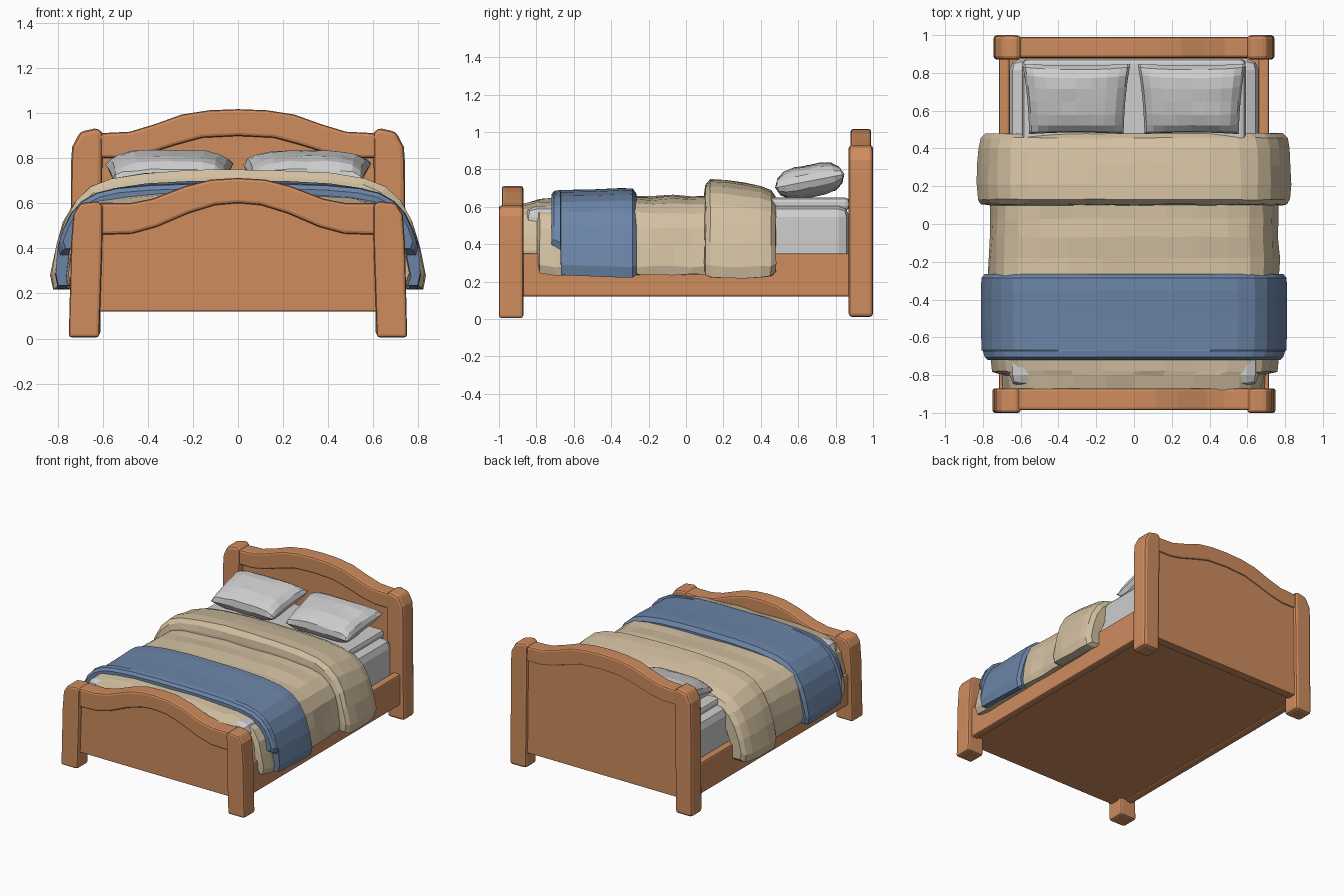
import bpy, bmesh, math, random
from mathutils import Matrix, Vector

if "Cube" in bpy.data.objects:
    bpy.data.objects.remove(bpy.data.objects["Cube"])

random.seed(4)


def material(name, rgb):
    m = bpy.data.materials.new(name)
    m.diffuse_color = (*rgb, 1)
    m.use_nodes = True
    m.node_tree.nodes["Principled BSDF"].inputs["Base Color"].default_value = m.diffuse_color
    return m


WOOD = material("warm wood", (0.62, 0.262, 0.112))
BEIGE = material("beige blanket", (0.65, 0.53, 0.36))
BLUE = material("blue throw", (0.15, 0.235, 0.39))
WHITE = material("white linen", (0.62, 0.62, 0.62))


def finish(name, bm, mat, bevel=0, segments=2):
    bmesh.ops.recalc_face_normals(bm, faces=bm.faces)
    mesh = bpy.data.meshes.new(name)
    bm.to_mesh(mesh)
    bm.free()
    mesh.materials.append(mat)
    ob = bpy.data.objects.new(name, mesh)
    bpy.context.collection.objects.link(ob)
    if bevel:
        b = ob.modifiers.new("rounded edges", 'BEVEL')
        b.width, b.segments = bevel, segments
        b.limit_method, b.angle_limit = 'ANGLE', math.radians(40)
    return ob


def prism(name, pts, y0, y1, mat, bevel=0.012):
    """Extrude an x-z outline along y."""
    bm = bmesh.new()
    a = [bm.verts.new((x, y0, z)) for x, z in pts]
    b = [bm.verts.new((x, y1, z)) for x, z in pts]
    bm.faces.new(a)
    bm.faces.new(b[::-1])
    n = len(pts)
    for i in range(n):
        bm.faces.new((a[i], b[i], b[(i + 1) % n], a[(i + 1) % n]))
    return finish(name, bm, mat, bevel)


def box(name, x0, x1, y0, y1, z0, z1, mat, bevel=0.01, segments=2):
    bm = bmesh.new()
    bmesh.ops.create_cube(bm, size=1)
    for v in bm.verts:
        v.co = ((x0 + x1) / 2 + v.co.x * (x1 - x0), (y0 + y1) / 2 + v.co.y * (y1 - y0),
                (z0 + z1) / 2 + v.co.z * (z1 - z0))
    return finish(name, bm, mat, bevel, segments)


def mirrored(half):
    """Left-to-right curve from a half curve that starts at x = 0."""
    return [(-x, z) for x, z in half[:0:-1]] + half


def board(name, top, low, rail_y, panel_y):
    """Arched rail over a recessed panel."""
    t, l = mirrored(top), mirrored(low)
    prism(name + "_rail", t + l[::-1], *rail_y, WOOD, 0.014)
    panel = [(x, z - 0.04) for x, z in t]
    prism(name + "_panel", panel + [(0.62, 0.12), (-0.62, 0.12)], *panel_y, WOOD, 0.006)


# Headboard and footboard
board("headboard",
      [(0, 1.017), (0.13, 1.012), (0.25, 0.993), (0.37, 0.95), (0.48, 0.917), (0.62, 0.91)],
      [(0, 0.898), (0.16, 0.89), (0.27, 0.86), (0.40, 0.82), (0.50, 0.80), (0.62, 0.80)],
      (0.88, 0.99), (0.915, 0.98))
board("footboard",
      [(0, 0.712), (0.12, 0.705), (0.23, 0.677), (0.38, 0.62), (0.48, 0.60), (0.62, 0.60)],
      [(0, 0.60), (0.10, 0.592), (0.22, 0.555), (0.36, 0.495), (0.47, 0.465), (0.62, 0.46)],
      (-0.985, -0.87), (-0.97, -0.89))

# Corner posts and side rails
for s, side in ((-1, "left"), (1, "right")):
    head = [(0.61, 0.01), (0.745, 0.01), (0.74, 0.78), (0.735, 0.85), (0.70, 0.917),
            (0.62, 0.935), (0.60, 0.91)]
    foot = [(0.615, 0.005), (0.75, 0.005), (0.74, 0.42), (0.73, 0.55), (0.70, 0.60),
            (0.62, 0.61), (0.60, 0.59), (0.602, 0.40)]
    prism(side + "_head_post", [(s * x, z) for x, z in head], 0.87, 1.0, WOOD, 0.02)
    prism(side + "_foot_post", [(s * x, z) for x, z in foot], -1.0, -0.87, WOOD, 0.02)
    xs = sorted((s * 0.66, s * 0.715))
    box(side + "_side_rail", *xs, -0.89, 0.89, 0.12, 0.35, WOOD)

# Base board, mattress and fitted sheet top
box("base_board", -0.67, 0.67, -0.9, 0.92, 0.13, 0.20, WOOD, 0)
box("mattress", -0.66, 0.66, -0.86, 0.875, 0.19, 0.605, WHITE, 0.06)
box("sheet_top", -0.59, 0.59, 0.2, 0.875, 0.58, 0.65, WHITE, 0.025)

# Draped bedding: (fraction of half width, fraction of drop) sections lofted along y
SOFT = [(0, 1), (0.25, 0.998), (0.5, 0.975), (0.68, 0.93), (0.79, 0.86), (0.87, 0.74),
        (0.93, 0.57), (0.97, 0.36), (1, 0.12), (0.985, 0)]
BOXY = [(0, 1), (0.22, 1), (0.45, 0.99), (0.65, 0.96), (0.80, 0.91), (0.89, 0.79),
        (0.95, 0.6), (0.98, 0.35), (1, 0.1), (0.985, 0)]


def drape(name, section, stations, thick, mat, wrinkle=0.0, bevel=0.0):
    bm = bmesh.new()
    rings = []
    for y, w, top, low in stations:
        ring = []
        for t in (0, thick):
            curve = mirrored([(u * (w - t), low + v * (top - t - low)) for u, v in section])
            for x, z in (curve if t == 0 else curve[::-1]):
                r = wrinkle if t == 0 else 0
                ring.append(bm.verts.new((x + random.uniform(-r, r),
                                          y + random.uniform(-r, r),
                                          z + random.uniform(-r, r))))
        rings.append(ring)
    n = len(rings[0])
    for a, b in zip(rings, rings[1:]):
        for i in range(n):
            j = (i + 1) % n
            bm.faces.new((a[i], a[j], b[j], b[i]))
    for ring in (rings[0], rings[-1]):
        for i in range(n // 2 - 1):
            bm.faces.new((ring[i], ring[i + 1], ring[n - 2 - i], ring[n - 1 - i]))
    return finish(name, bm, mat, bevel)


drape("blanket", BOXY,
      [(-0.88, 0.69, 0.61, 0.34), (-0.80, 0.70, 0.632, 0.34), (-0.78, 0.755, 0.638, 0.25),
       (-0.70, 0.765, 0.645, 0.235), (-0.5, 0.77, 0.65, 0.235), (-0.28, 0.77, 0.658, 0.235),
       (-0.18, 0.77, 0.653, 0.24), (-0.07, 0.765, 0.66, 0.238), (0.03, 0.765, 0.652, 0.238),
       (0.13, 0.765, 0.655, 0.24), (0.3, 0.765, 0.655, 0.24), (0.45, 0.76, 0.65, 0.25)],
      0.04, BEIGE, 0.005)
drape("folded_blanket_edge", SOFT,
      [(0.10, 0.785, 0.675, 0.26), (0.105, 0.81, 0.715, 0.235), (0.13, 0.828, 0.747, 0.222),
       (0.21, 0.832, 0.745, 0.218), (0.31, 0.83, 0.728, 0.218), (0.40, 0.825, 0.712, 0.222),
       (0.455, 0.812, 0.69, 0.228), (0.48, 0.785, 0.655, 0.25)],
      0.07, BEIGE, 0.003)
drape("blue_throw", SOFT,
      [(-0.72, 0.775, 0.665, 0.40), (-0.705, 0.79, 0.685, 0.39), (-0.672, 0.80, 0.69, 0.37),
       (-0.668, 0.808, 0.69, 0.235), (-0.5, 0.81, 0.693, 0.228), (-0.35, 0.81, 0.70, 0.222),
       (-0.285, 0.808, 0.698, 0.222), (-0.265, 0.79, 0.67, 0.235)],
      0.04, BLUE)


# Pillows: two bulging grids joined at a seam, leaning on the headboard
def pillow(name, cx):
    bm = bmesh.new()
    nx, ny = 10, 8
    tilt = Matrix.Rotation(math.radians(11), 3, 'X')
    for side in (1, -1):
        grid = []
        for j in range(ny + 1):
            v = math.sin((j / ny - 0.5) * math.pi)
            row = []
            for i in range(nx + 1):
                u = math.sin((i / nx - 0.5) * math.pi)
                h = 0.085 * math.sqrt(max(0, (1 - u ** 4) * (1 - v ** 4)))
                x = u * (0.268 + 0.018 * v) * (0.97 + 0.03 * v * v)
                y = v * 0.19 * (0.95 + 0.05 * u * u)
                if h > 0.01:
                    h += random.uniform(-0.004, 0.004)
                p = tilt @ Vector((x, y, side * h))
                row.append(bm.verts.new(p + Vector((cx, 0.662, 0.738))))
            grid.append(row)
        for j in range(ny):
            for i in range(nx):
                bm.faces.new((grid[j][i], grid[j][i + 1], grid[j + 1][i + 1], grid[j + 1][i]))
    bmesh.ops.remove_doubles(bm, verts=bm.verts, dist=0.0005)
    return finish(name, bm, WHITE)


pillow("left_pillow", -0.305)
pillow("right_pillow", 0.305)
